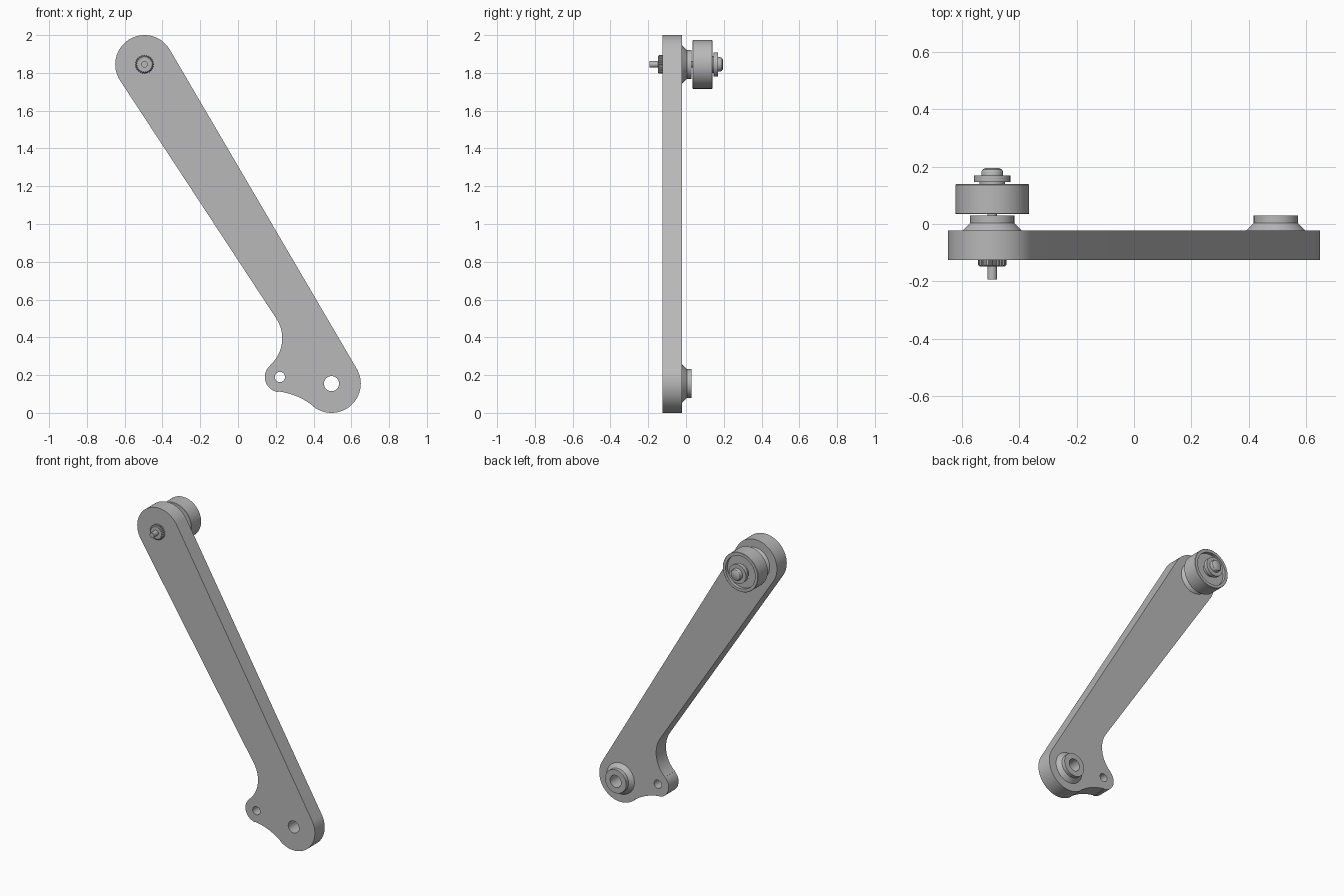
import bpy, bmesh
from math import sin, cos, tau, radians

cube = bpy.data.objects.get("Cube")
if cube:
    bpy.data.objects.remove(cube)

# One plain grey metal for every part
grey = bpy.data.materials.new("grey metal")
grey.use_nodes = True
grey.diffuse_color = (0.48, 0.48, 0.48, 1)
grey.node_tree.nodes["Principled BSDF"].inputs["Base Color"].default_value = (0.48, 0.48, 0.48, 1)

TOP, BOTTOM, LOBE = (-0.495, 1.845), (0.495, 0.155), (0.222, 0.19)
FRONT, BACK = -0.125, -0.022


def finish(name, mesh):
    """Clean normals, colour the part and smooth its curved sides."""
    bm = bmesh.new()
    bm.from_mesh(mesh)
    bmesh.ops.remove_doubles(bm, verts=bm.verts, dist=0.0002)
    bmesh.ops.recalc_face_normals(bm, faces=bm.faces)
    bm.to_mesh(mesh)
    bm.free()
    mesh.materials.clear()
    mesh.materials.append(grey)
    obj = bpy.data.objects.new(name, mesh)
    bpy.context.collection.objects.link(obj)
    bpy.ops.object.select_all(action='DESELECT')
    obj.select_set(True)
    bpy.context.view_layer.objects.active = obj
    bpy.ops.object.shade_smooth_by_angle(angle=radians(30))
    return obj


def lathe(name, centre, profile, closed=False, segments=64, groove=0):
    """Turn (radius, y) points about a y axis; groove cuts alternate flutes."""
    bm = bmesh.new()
    rings = []
    for r, y in profile:
        ring = []
        for i in range(segments):
            cut = groove if r > 0.03 and i % 4 > 1 else 0
            a = tau * i / segments
            ring.append(bm.verts.new((centre[0] + (r - cut) * cos(a), y,
                                      centre[1] + (r - cut) * sin(a))))
        rings.append(ring)
    pairs = list(zip(rings, rings[1:]))
    if closed:
        pairs.append((rings[-1], rings[0]))
    for a, b in pairs:
        for i in range(segments):
            j = (i + 1) % segments
            bm.faces.new((a[i], a[j], b[j], b[i]))
    mesh = bpy.data.meshes.new(name)
    bm.to_mesh(mesh)
    bm.free()
    return finish(name, mesh)


def arc(centre, r, start, end, steps=32):
    angles = [radians(start + (end - start) * i / steps) for i in range(steps + 1)]
    return [(centre[0] + r * cos(a), centre[1] + r * sin(a)) for a in angles]


# Arm: outline of tangent arcs with two round holes
outline = (arc(TOP, 0.155, 30.4, 213.4)
           + arc((0.044, 0.395), 0.19, 33.4, -49)
           + arc(LOBE, 0.08, 131, 263)
           + arc((0.17, -0.25), 0.366, 83, 51.4)
           + arc(BOTTOM, 0.155, 231.4, 390.4))
holes = [arc(BOTTOM, 0.04, 0, 360)[:-1], arc(LOBE, 0.027, 0, 360)[:-1]]
curve = bpy.data.curves.new("arm_outline", 'CURVE')
curve.dimensions = '2D'
curve.fill_mode = 'BOTH'
curve.extrude = (BACK - FRONT) / 2
for points in [outline] + holes:
    spline = curve.splines.new('POLY')
    spline.points.add(len(points) - 1)
    for p, (x, z) in zip(spline.points, points):
        p.co = (x, z, 0, 1)
    spline.use_cyclic_u = True
helper = bpy.data.objects.new("arm_outline", curve)
bpy.context.collection.objects.link(helper)
bpy.context.view_layer.update()
graph = bpy.context.evaluated_depsgraph_get()
arm_mesh = bpy.data.meshes.new_from_object(helper.evaluated_get(graph))
bpy.data.objects.remove(helper)
for v in arm_mesh.vertices:
    x, z, depth = v.co
    v.co = (x, (FRONT + BACK) / 2 - depth, z)
finish("arm", arm_mesh)

# Tapered bosses on the back of the arm
for name, centre, bore in (("upper_boss", TOP, 0.017), ("lower_boss", BOTTOM, 0.04)):
    lathe(name, centre, [(bore, BACK), (0.102, BACK), (0.077, 0.004),
                         (0.077, 0.029), (bore, 0.029)], closed=True)

# Roller with a recessed back face
lathe("roller", TOP, [(0.017, 0.035), (0.127, 0.035), (0.129, 0.037), (0.129, 0.137),
                      (0.127, 0.139), (0.108, 0.139), (0.108, 0.118), (0.017, 0.118)],
      closed=True)

# Axle with flange and rounded head
lathe("axle", TOP, [(0, -0.193), (0.017, -0.193), (0.017, 0.118), (0.045, 0.118),
                    (0.045, 0.146), (0.063, 0.146), (0.063, 0.17), (0.038, 0.17),
                    (0.038, 0.183), (0.034, 0.19), (0.025, 0.195), (0, 0.196)])

# Fluted nut on the front
lathe("fluted_nut", TOP, [(0.017, FRONT), (0.049, FRONT), (0.049, -0.143),
                          (0.043, -0.149), (0.017, -0.149)],
      closed=True, segments=96, groove=0.004)
